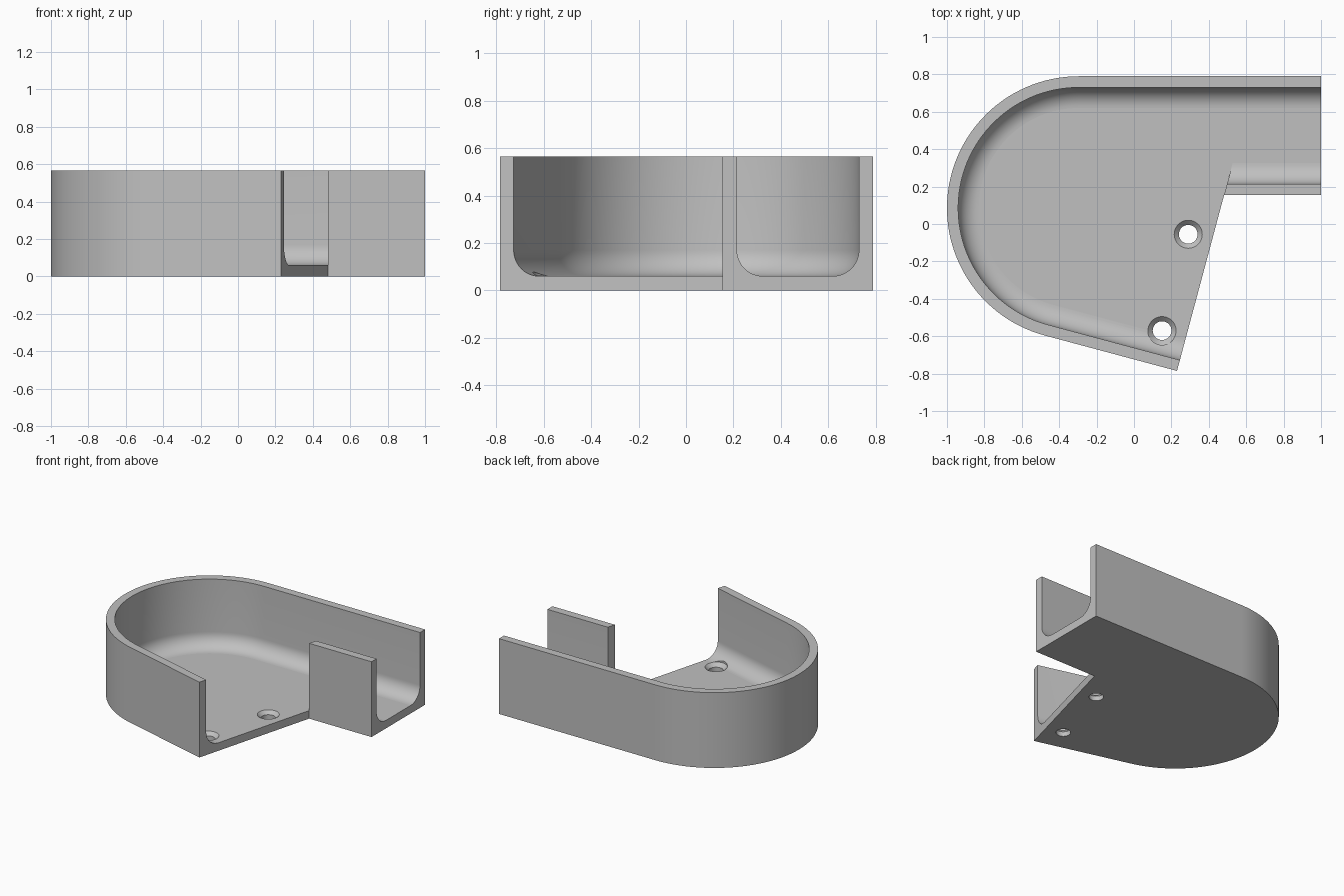
import bpy, bmesh
from math import sin, cos, tan, pi, radians

if "Cube" in bpy.data.objects:
    bpy.data.objects.remove(bpy.data.objects["Cube"])

H, T, FIL = 0.565, 0.06, 0.11        # height, wall thickness, inner fillet radius
R, CX, CY = 0.705, -0.295, 0.085     # round end
TILT = radians(15)                   # slope of the front wall
CORNER = (0.23, -0.785)              # front corner of the slanted cut
WALL_Y = 0.155                       # outer face of the short wall

grey = bpy.data.materials.new("grey plastic")
grey.use_nodes = True
grey.diffuse_color = (0.53, 0.53, 0.53, 1)
grey.node_tree.nodes["Principled BSDF"].inputs["Base Color"].default_value = grey.diffuse_color


def make_object(name, rings, closed=False):
    """Skin a row of equal rings and cap both ends; closed joins first and last ring points."""
    bm = bmesh.new()
    rows = [[bm.verts.new(p) for p in ring] for ring in rings]
    n = len(rows[0])
    for a, b in zip(rows, rows[1:]):
        for i in range(n if closed else n - 1):
            j = (i + 1) % n
            bm.faces.new((a[i], a[j], b[j], b[i]))
    if closed:
        bm.faces.new(rows[0])
        bm.faces.new(rows[-1])
    else:
        bm.faces.new([r[0] for r in rows])
        bm.faces.new([r[-1] for r in rows])
        bm.faces.new(rows[0] + rows[-1][::-1])
    bmesh.ops.recalc_face_normals(bm, faces=bm.faces)
    mesh = bpy.data.meshes.new(name)
    bm.to_mesh(mesh)
    bm.free()
    mesh.materials.append(grey)
    obj = bpy.data.objects.new(name, mesh)
    bpy.context.collection.objects.link(obj)
    return obj


def select(obj):
    bpy.ops.object.select_all(action='DESELECT')
    obj.select_set(True)
    bpy.context.view_layer.objects.active = obj


def cut(obj, cutter):
    mod = obj.modifiers.new("cut", 'BOOLEAN')
    mod.operation, mod.solver, mod.object = 'DIFFERENCE', 'EXACT', cutter
    select(obj)
    bpy.ops.object.modifier_apply(modifier=mod.name)
    bpy.data.objects.remove(cutter)


def finish(obj):
    select(obj)
    bpy.ops.object.shade_smooth_by_angle(angle=radians(30))
    for f in obj.data.polygons:
        if abs(f.normal.z) > 0.999:
            f.use_smooth = False


def slant_x(y):
    return CORNER[0] + (y - CORNER[1]) * tan(TILT)


# Wall section as (inset, height), with the rounded inner corner
STEPS = 12
fillet = [(T + FIL * (1 - cos(a)), T + FIL * (1 - sin(a)))
          for a in (pi / 2 * i / STEPS for i in range(STEPS + 1))]
section = [(0, 0), (0, H), (T, H)] + fillet


# Body: section swept along back wall, round end and front wall
def arc_point(d, a):
    return CX + (R - d) * cos(a), CY + (R - d) * sin(a)


ARC = 56
end = radians(270) - TILT
rings = [[(1, CY + R - d, z) for d, z in section]]
for i in range(ARC + 1):
    a = pi / 2 + (end - pi / 2) * i / ARC
    rings.append([(*arc_point(d, a), z) for d, z in section])
tail = []
for d, z in section:
    x, y = arc_point(d, end)
    tail.append((1, y - (1 - x) * tan(TILT), z))
rings.append(tail)
body = make_object("curved_tray", rings)

# Slanted cut that opens the front right side
inner_y = WALL_Y + T
outline = [(slant_x(inner_y), inner_y), (2, inner_y), (2, -2), (slant_x(-2), -2)]
cut(body, make_object("slant_cutter", [[(x, y, z) for x, y in outline] for z in (-0.2, 1)], True))

# Countersunk screw holes
profile = [(0.05, -0.1), (0.05, 0.035), (0.077, 0.062), (0.077, 0.3)]
for hx, hy in ((0.29, -0.055), (0.15, -0.57)):
    hole = [[(hx + r * cos(2 * pi * i / 40), hy + r * sin(2 * pi * i / 40), z)
             for i in range(40)] for r, z in profile]
    cut(body, make_object("hole_cutter", hole, True))
finish(body)

# Short wall beside the channel, its end following the slanted cut
foot = section + [(T, T), (T, 0)]
wall = make_object("short_wall", [
    [(slant_x(WALL_Y + d), WALL_Y + d, z) for d, z in foot],
    [(1, WALL_Y + d, z) for d, z in foot]], True)
finish(wall)
